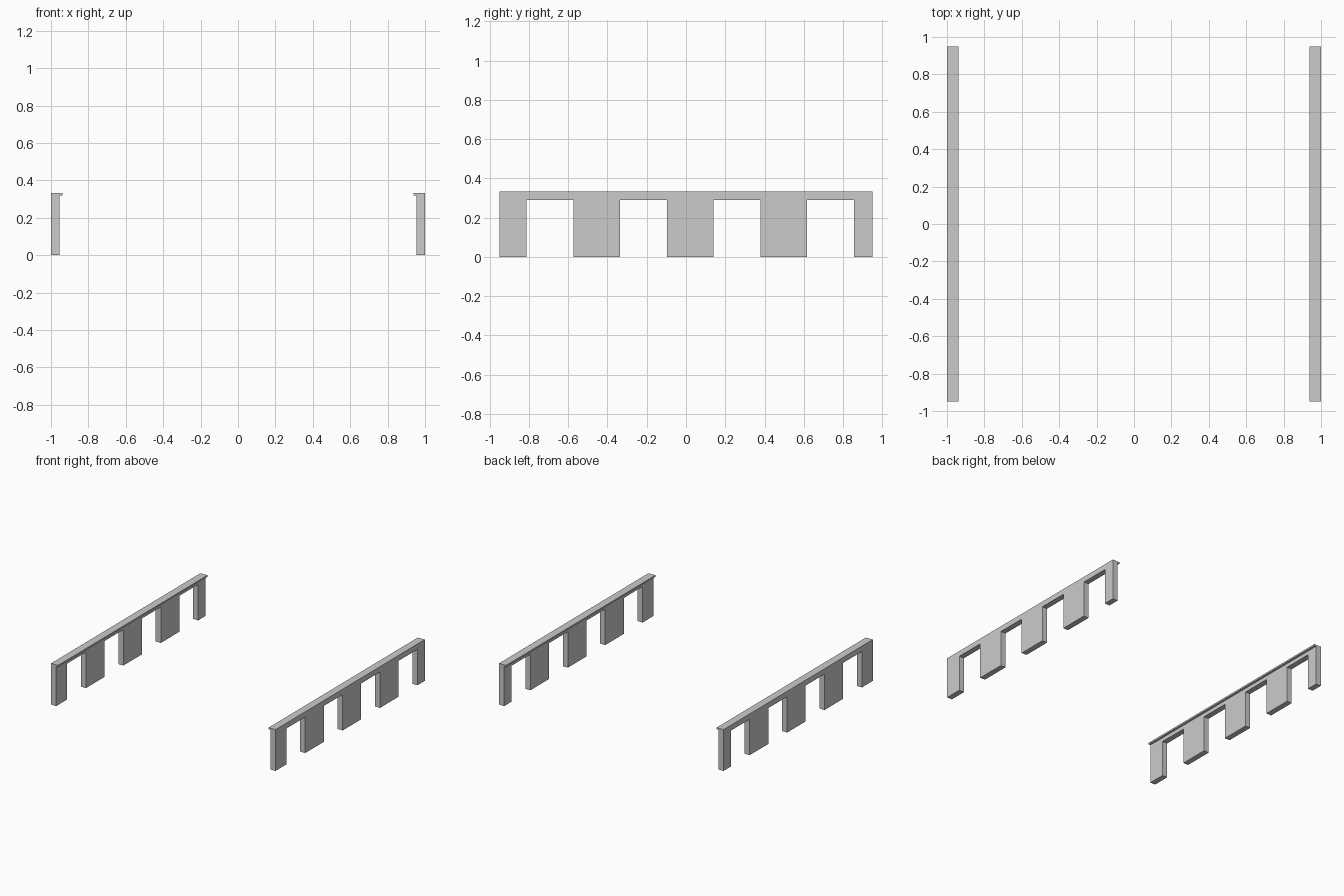
import bpy
import bmesh

if "Cube" in bpy.data.objects:
    bpy.data.objects.remove(bpy.data.objects["Cube"])

HALF_Y = 0.95
HEIGHT = 0.333
CAP_Z = 0.32          # underside of the overhanging ledge
THICK = 0.045
CAP_W = 0.062
OPEN_TOP = 0.289
OPEN_W = 0.24
OPEN_STARTS = [-0.812 + 0.4763 * i for i in range(4)]


def new_object(name, bm):
    bmesh.ops.recalc_face_normals(bm, faces=bm.faces)
    mesh = bpy.data.meshes.new(name)
    bm.to_mesh(mesh)
    bm.free()
    ob = bpy.data.objects.new(name, mesh)
    bpy.context.collection.objects.link(ob)
    return ob


def extrude(bm, points, vec):
    face = bm.faces.new([bm.verts.new(p) for p in points])
    geom = bmesh.ops.extrude_face_region(bm, geom=[face])["geom"]
    verts = [g for g in geom if isinstance(g, bmesh.types.BMVert)]
    bmesh.ops.translate(bm, verts=verts, vec=vec)


# Doorway cutters, passing through both walls
bm = bmesh.new()
for y in OPEN_STARTS:
    rect = [(y, -0.1), (y + OPEN_W, -0.1), (y + OPEN_W, OPEN_TOP), (y, OPEN_TOP)]
    extrude(bm, [(-1.2, a, z) for a, z in rect], (2.4, 0, 0))
cutter = new_object("doorway_cutter", bm)
cutter.hide_render = True
cutter.hide_viewport = True

# Walls: flush outer face, thin ledge overhanging inwards at the top
for name, side in (("left_wall", -1), ("right_wall", 1)):
    profile = [(1, 0), (1, HEIGHT), (1 - CAP_W, HEIGHT), (1 - CAP_W, CAP_Z),
               (1 - THICK, CAP_Z), (1 - THICK, 0)]
    bm = bmesh.new()
    extrude(bm, [(side * x, -HALF_Y, z) for x, z in profile], (0, 2 * HALF_Y, 0))
    wall = new_object(name, bm)
    cut = wall.modifiers.new("doorways", "BOOLEAN")
    cut.operation = "DIFFERENCE"
    cut.solver = "EXACT"
    cut.object = cutter
